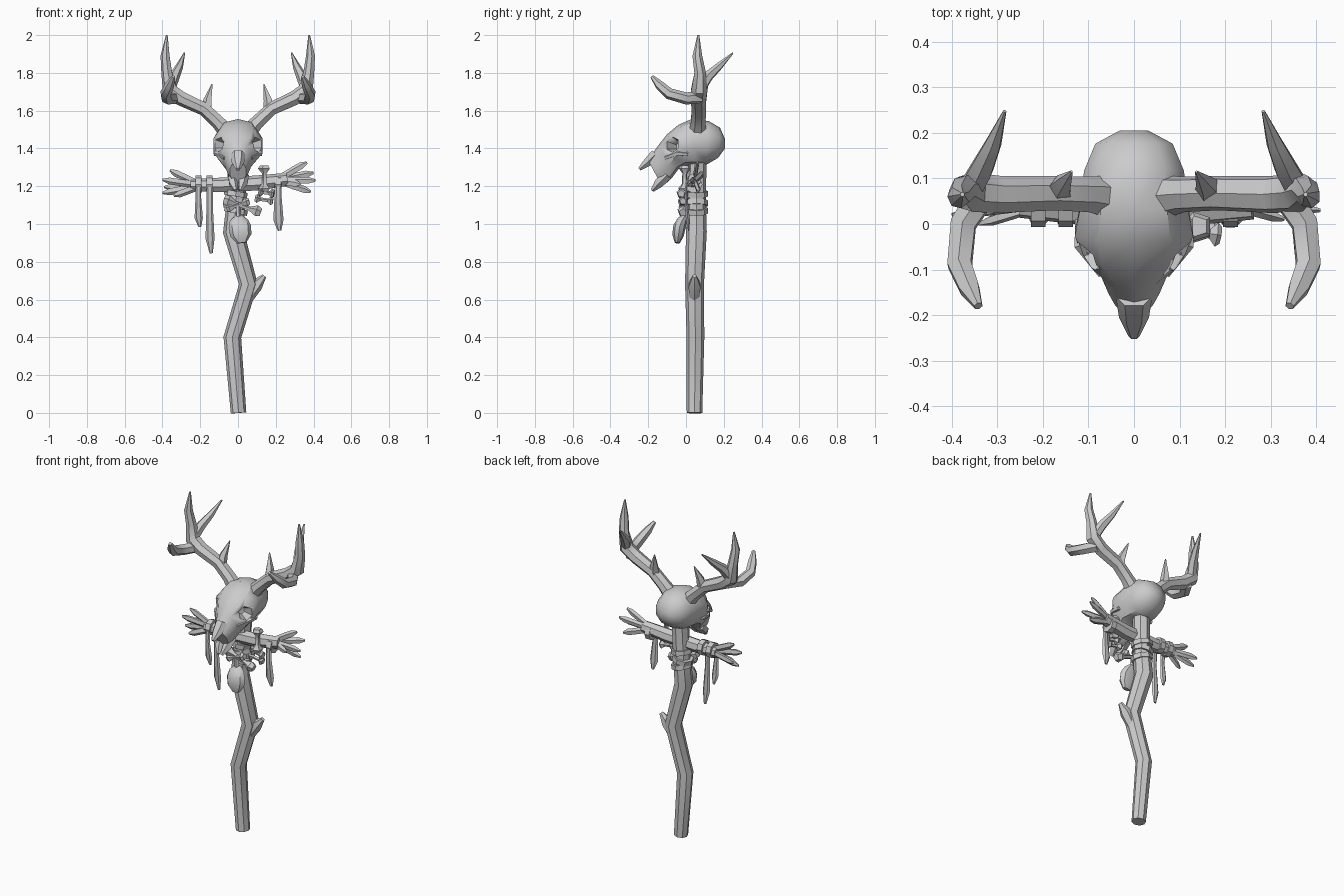
import bpy, bmesh, math
from mathutils import Vector


def make(name, rings, angle=35):
    """Skin a list of equal rings into a closed mesh."""
    bm = bmesh.new()
    vs = [[bm.verts.new(p) for p in r] for r in rings]
    n = len(rings[0])
    for a, b in zip(vs, vs[1:]):
        for i in range(n):
            bm.faces.new((a[i], a[(i + 1) % n], b[(i + 1) % n], b[i]))
    bm.faces.new(vs[0])
    bm.faces.new(vs[-1])
    bmesh.ops.recalc_face_normals(bm, faces=bm.faces)
    me = bpy.data.meshes.new(name)
    bm.to_mesh(me)
    bm.free()
    ob = bpy.data.objects.new(name, me)
    bpy.context.collection.objects.link(ob)
    bpy.ops.object.select_all(action='DESELECT')
    ob.select_set(True)
    bpy.context.view_layer.objects.active = ob
    bpy.ops.object.shade_smooth_by_angle(angle=math.radians(angle))
    return ob


def tube(name, pts, radii, sides=6, flat=1.0, mirror=1):
    """Sweep a tapering polygon along a path; flat squashes it in depth."""
    P = [Vector((p[0] * mirror, p[1], p[2])) for p in pts]
    u, rings = None, []
    for i, p in enumerate(P):
        t = (P[min(i + 1, len(P) - 1)] - P[max(i - 1, 0)]).normalized()
        if u is None:
            u = t.cross(Vector((0, 1, 0)) if abs(t.y) < 0.9 else Vector((1, 0, 0)))
        u = (u - t * u.dot(t)).normalized()
        v = t.cross(u)
        r = radii[i]
        rings.append([p + u * r * math.cos(k * math.tau / sides)
                      + v * r * flat * math.sin(k * math.tau / sides) for k in range(sides)])
    return make(name, rings)


def bone(name, a, b, r):
    """Small bone: thin shaft with flared ends."""
    a, b = Vector(a), Vector(b)
    tube(name, [a.lerp(b, f) for f in (0, .12, .3, .7, .88, 1)],
         [r * .7, r, r * .4, r * .4, r, r * .7], 5)


# Crooked staff and broken branch stub
tube("staff", [(.003, .045, 0), (-.03, .05, .4), (.055, .045, .68), (-.025, .055, .96),
               (-.01, .055, 1.12), (0, .06, 1.4)], [.041, .047, .05, .055, .05, .05], 8)
tube("branch_stub", [(.045, .045, .6), (.095, .045, .675), (.14, .045, .725)], [.03, .036, .012], 6)

# Skull: top (y, z), bottom (y, z), half width
skull_sections = [
    (.206, 1.45, .206, 1.40, .03), (.18, 1.51, .17, 1.35, .085), (.12, 1.545, .11, 1.315, .11),
    (.03, 1.556, .05, 1.31, .118), (-.04, 1.525, .0, 1.31, .13), (-.10, 1.475, -.04, 1.29, .112),
    (-.14, 1.425, -.07, 1.25, .072), (-.18, 1.37, -.10, 1.22, .056), (-.20, 1.335, -.135, 1.215, .042)]
rings = []
for y0, z0, y1, z1, hw in skull_sections:
    ring = []
    for k in range(10):
        a = (k + .5) * math.tau / 10
        f = .5 + .5 * math.sin(a) / math.sin(math.radians(90 - 18))
        f = min(max(f, 0), 1)
        ring.append((hw * math.cos(a) * 1.05, y1 + (y0 - y1) * f, z1 + (z0 - z1) * f))
    rings.append(ring)
skull = make("skull", rings, 40)

# Eye sockets cut into the skull, with brow ridges
for s in (1, -1):
    cutter = tube("eye_cutter", [(.045, -.035, 1.41), (.10, -.07, 1.42), (.19, -.12, 1.43)],
                  [.022, .042, .055], 6, 1, s)
    cutter.hide_render = True
    cutter.hide_set(True)
    m = skull.modifiers.new("eye_socket", 'BOOLEAN')
    m.object = cutter
    m.solver = 'EXACT'
    tube("cheek_ridge", [(.118, .01, 1.37), (.117, -.045, 1.375), (.07, -.11, 1.35)],
         [.012, .016, .01], 5, 1, s)
    tube("upper_jaw", [(.028, -.10, 1.26), (.025, -.145, 1.215), (.012, -.178, 1.178)],
         [.03, .026, .01], 5, 1, s)
tube("nose_bone", [(0, -.16, 1.37), (0, -.205, 1.325), (0, -.247, 1.29)], [.04, .033, .012], 6, .8)

# Antlers
for s in (1, -1):
    tube("antler_beam", [(.06, .06, 1.49), (.105, .065, 1.54), (.18, .068, 1.61), (.30, .065, 1.665),
                         (.36, .07, 1.71), (.376, .075, 1.80), (.385, .06, 1.89), (.377, .065, 2.0)],
         [.046, .038, .037, .04, .042, .03, .025, .005], 7, 1.05, s)
    tube("antler_front_tine", [(.33, .07, 1.67), (.375, .0, 1.665), (.383, -.09, 1.69),
                               (.362, -.14, 1.735), (.342, -.18, 1.78)],
         [.035, .032, .03, .025, .01], 6, 1, s)
    tube("antler_back_tine", [(.366, .065, 1.70), (.335, .12, 1.785), (.31, .175, 1.835), (.284, .248, 1.905)],
         [.03, .028, .02, .004], 6, 1, s)
    tube("antler_brow_tine", [(.165, .07, 1.59), (.16, .085, 1.655), (.137, .115, 1.74)],
         [.032, .024, .003], 5, 1, s)

# Crossbar with splayed twig ends
tube("crossbar", [(-.25, .045, 1.205), (-.1, .035, 1.205), (.1, .035, 1.215), (.26, .045, 1.235)],
     [.032, .04, .042, .036], 7)
for side, base, tips in (
        ("left", (-.19, 1.205), [(-.36, .04, 1.285), (-.40, .02, 1.235), (-.39, .09, 1.195),
                                 (-.40, .05, 1.165), (-.34, .0, 1.15)]),
        ("right", (.20, 1.23), [(.365, .06, 1.325), (.40, .09, 1.27), (.41, .03, 1.23),
                                (.385, .07, 1.17), (.33, .01, 1.21)])):
    b = Vector((base[0], .045, base[1]))
    for t in tips:
        t = Vector(t)
        tube(side + "_twig", [b, b.lerp(t, .55), b.lerp(t, .82), t], [.018, .02, .02, .007], 5, .6)

# Hanging strips
for x, top, bottom, w in ((-.15, 1.2, .845, .024), (-.21, 1.2, .985, .022), (.212, 1.22, .965, .027)):
    h = top - bottom
    tube("hanging_strip", [(x, .005, top), (x, .0, top - h * .3), (x + .002, .01, bottom + h * .22),
                           (x + .008, .015, bottom)], [w * .7, w * .7, w, w * .35], 6, .45)
    tube("strip_loop", [(x - .016, .04, 1.21), (x + .016, .04, 1.21)], [.047, .047], 8)

# Cord wraps around the staff
for z, tilt in ((1.07, .02), (1.11, -.02), (1.16, .015)):
    tube("cord_wrap", [(-.014, .055, z - .014), (-.014 + tilt * .3, .055, z + .014)], [.062, .062], 8)

# Tied bones and knots
bone("tied_bone", (-.075, -.01, 1.13), (.12, -.015, 1.06), .032)
bone("tied_bone", (-.06, -.015, 1.08), (.06, -.02, 1.12), .026)
bone("hanging_bone", (.09, -.01, 1.135), (.185, -.015, 1.12), .026)
bone("hanging_bone", (.14, -.01, 1.17), (.14, -.005, 1.31), .034)
bone("hanging_bone", (.11, -.012, 1.17), (.19, -.025, 1.16), .028)

# Pendant pouch with its cord
tube("pendant_cord", [(.0, -.01, 1.1), (.005, -.02, 1.01)], [.014, .014], 5)
tube("pendant", [(.005, -.005, 1.045), (.005, -.02, 1.02), (.01, -.035, .985), (.015, -.042, .94),
                 (.02, -.046, .90)], [.02, .048, .06, .056, .025], 8, .55)
